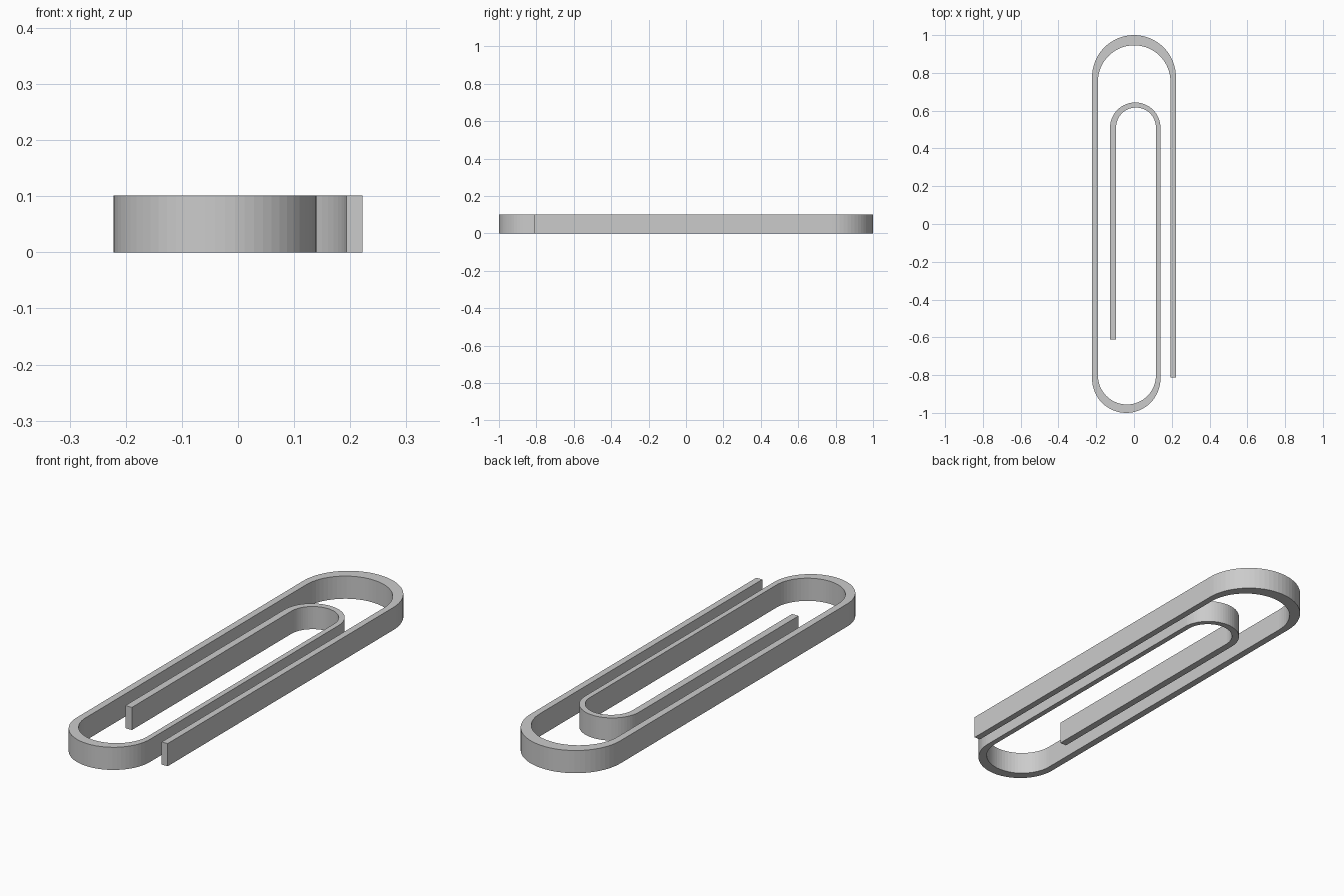
import bpy, bmesh
from math import pi, sin, cos

if "Cube" in bpy.data.objects:
    bpy.data.objects.remove(bpy.data.objects["Cube"])

HEIGHT = 0.101
SEGS = 32


def half_turn(cx, cy, r, start):
    """Semicircle running counter-clockwise from the start angle."""
    return [(cx + r * cos(start + pi * i / SEGS), cy + r * sin(start + pi * i / SEGS))
            for i in range(SEGS + 1)]


# Outer and inner edges of the wire, followed from the long free end to the short one
outer = ([(0.222, -0.813)]
         + half_turn(0, 0.778, 0.222, 0)
         + half_turn(-0.041, -0.819, 0.181, pi)
         + half_turn(0.0065, 0.510, 0.1335, 0)
         + [(-0.127, -0.612)])
inner = ([(0.193, -0.813)]
         + half_turn(0.001, 0.754, 0.192, 0)
         + half_turn(-0.0375, -0.802, 0.1535, pi)
         + half_turn(0.0105, 0.511, 0.1055, 0)
         + [(-0.095, -0.612)])

# Flat strip between the two edges, extruded upward
bm = bmesh.new()
a = [bm.verts.new((x, y, 0)) for x, y in outer]
b = [bm.verts.new((x, y, 0)) for x, y in inner]
for i in range(len(a) - 1):
    bm.faces.new((a[i], a[i + 1], b[i + 1], b[i]))
ext = bmesh.ops.extrude_face_region(bm, geom=bm.faces[:])
top = [g for g in ext["geom"] if isinstance(g, bmesh.types.BMVert)]
bmesh.ops.translate(bm, verts=top, vec=(0, 0, HEIGHT))

# The extrusion may drop the base strip, so close it if needed
bm.verts.ensure_lookup_table()
for i in range(len(a) - 1):
    quad = (a[i], b[i], b[i + 1], a[i + 1])
    if all(v.is_valid for v in quad) and not bm.faces.get(quad):
        bm.faces.new(quad)
bmesh.ops.recalc_face_normals(bm, faces=bm.faces[:])

mesh = bpy.data.meshes.new("paper_clip")
bm.to_mesh(mesh)
bm.free()
clip = bpy.data.objects.new("paper_clip", mesh)
bpy.context.collection.objects.link(clip)
